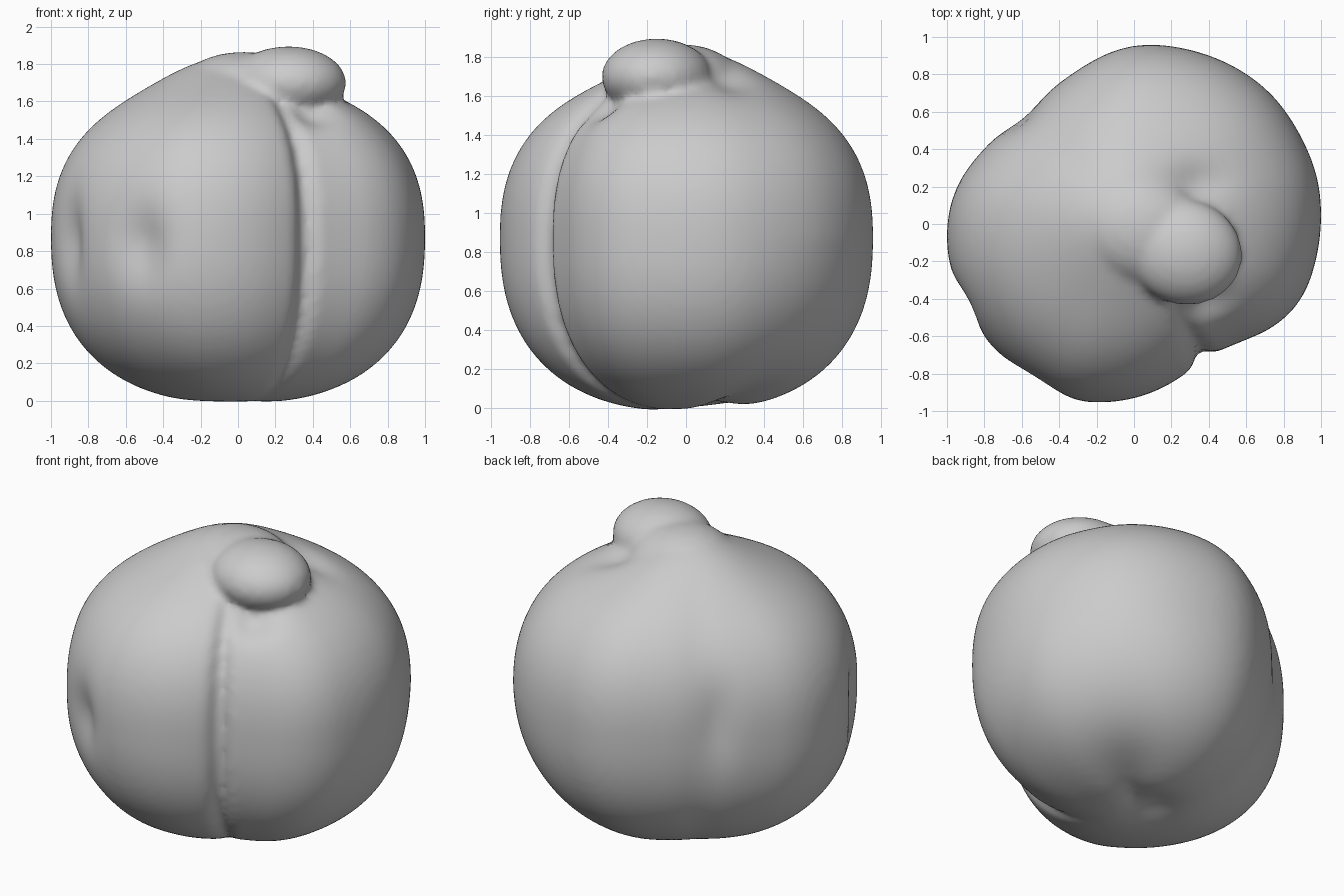
import bpy, bmesh, math
from mathutils import Vector, Matrix

if "Cube" in bpy.data.objects:
    bpy.data.objects.remove(bpy.data.objects["Cube"], do_unlink=True)

# Single matte grey material
mat = bpy.data.materials.new("matte grey")
mat.use_nodes = True
grey = (0.6, 0.6, 0.6, 1)
mat.diffuse_color = grey
bsdf = next(n for n in mat.node_tree.nodes if n.type == 'BSDF_PRINCIPLED')
bsdf.inputs["Base Color"].default_value = grey
bsdf.inputs["Roughness"].default_value = 0.8

# Plan outline of the two-lobed fruit
OUTLINE = [(1, .05), (.98, .25), (.9, .45), (.73, .7), (.5, .86), (.3, .93), (.05, .96),
           (-.1, .93), (-.3, .82), (-.55, .6), (-.8, .4), (-.95, .2), (-1, 0),
           (-.98, -.25), (-.9, -.45), (-.78, -.63), (-.55, -.83), (-.35, -.94),
           (-.1, -.95), (.1, -.9), (.3, -.78), (.4, -.7), (.55, -.63), (.75, -.55),
           (.9, -.4), (.97, -.2)]
POLAR = sorted((math.atan2(y, x) % math.tau, math.hypot(x, y)) for x, y in OUTLINE)
POLAR = ([(POLAR[-1][0] - math.tau, POLAR[-1][1])] + POLAR
         + [(POLAR[0][0] + math.tau, POLAR[0][1])])


def outline_radius(a):
    a %= math.tau
    for (a0, r0), (a1, r1) in zip(POLAR, POLAR[1:]):
        if a0 <= a <= a1:
            return r0 + (r1 - r0) * (a - a0) / (a1 - a0)
    return 1.0


def smooth_radius(a):
    return sum(outline_radius(a + d) for d in (-.1, -.05, 0, .05, .1)) / 5


def bell(d, width):
    return math.exp(-(d / width) ** 2)


def angle_gap(a, degrees):
    return (a - math.radians(degrees) + math.pi) % math.tau - math.pi


# Dents: centre, spread per axis, depth
DENTS = [((-.52, -.85, .83), (.13, .2, .19), .06),
         ((-.90, -.43, .85), (.10, .12, .22), .06),
         ((.42, -.45, 1.58), (.12, .12, .10), .07),
         ((.32, .22, 1.64), (.16, .10, .14), .05),
         ((-.62, .55, 1.0), (.10, .10, .25), .03)]

MID = .875
POWER = 2.4


def shape_body(co):
    h, c = math.hypot(co.x, co.y), co.z
    a = math.atan2(co.y, co.x)
    k = (h ** POWER + abs(c) ** POWER) ** (-1 / POWER)
    p = h * k
    r = smooth_radius(a) * p
    z = MID + c * k * (.82 if c > 0 else .89)
    # Seam down the front
    r -= .065 * bell(angle_gap(a, -63), .06) * min(1, p * 1.5)
    # Valley under the back left, between the lobes
    if c < 0:
        low = min(1, -c * k)
        r -= .06 * bell(angle_gap(a, 45), .35) * low * p
        z += .05 * bell(angle_gap(a, 45), .4) * low * bell(p - .4, .35)
    v = Vector((r * math.cos(a), r * math.sin(a), z))
    # Raised crown and hollow base
    if c > 0:
        v.z += .14 * bell(math.hypot(v.x + .08, v.y - .04), .38)
    else:
        v.z += .06 * bell(math.hypot(v.x + .03, v.y - .1), .16)
    centre = Vector((0, 0, MID))
    inward = (centre - v).normalized()
    shift = 0
    for pos, spread, depth in DENTS:
        d2 = sum(((v[i] - pos[i]) / spread[i]) ** 2 for i in range(3))
        shift += depth * math.exp(-d2)
    return v + inward * shift


bm = bmesh.new()
body = bmesh.ops.create_uvsphere(bm, u_segments=128, v_segments=64, radius=1)["verts"]
for v in body:
    v.co = shape_body(v.co)

# Overhanging knob on the crown, with a broader root behind it
for pos, size, turn in [((.27, -.15, 1.70), (.31, .28, .195), -15),
                        ((.03, -.02, 1.66), (.36, .30, .205), -20)]:
    m = (Matrix.Translation(pos) @ Matrix.Rotation(math.radians(turn), 4, 'Z')
         @ Matrix.Diagonal((*size, 1)))
    bmesh.ops.create_uvsphere(bm, u_segments=48, v_segments=24, radius=1, matrix=m)

mesh = bpy.data.meshes.new("fruit_body")
bm.to_mesh(mesh)
bm.free()
mesh.materials.append(mat)
fruit = bpy.data.objects.new("fruit_body", mesh)
bpy.context.collection.objects.link(fruit)

# Fuse the volumes and soften the joins
remesh = fruit.modifiers.new("fuse", 'REMESH')
remesh.mode = 'VOXEL'
remesh.voxel_size = .025
remesh.use_smooth_shade = True
soften = fruit.modifiers.new("soften", 'SMOOTH')
soften.factor = .5
soften.iterations = 6
mesh.polygons.foreach_set("use_smooth", [True] * len(mesh.polygons))
